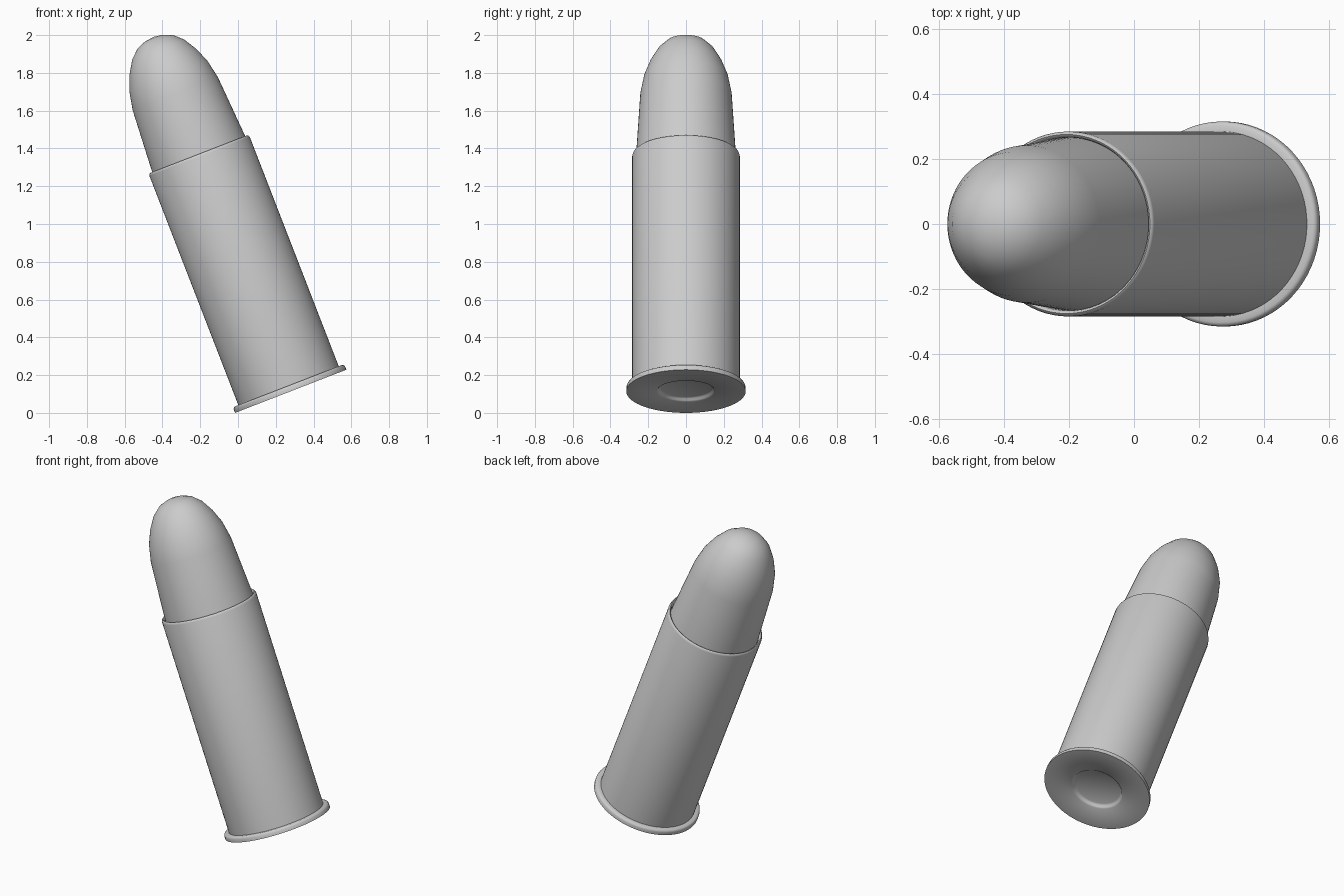
import bpy
import bmesh
import math
from mathutils import Matrix

cube = bpy.data.objects.get("Cube")
if cube:
    bpy.data.objects.remove(cube, do_unlink=True)

TILT = math.radians(21.2)
RIM_R = 0.316
BASE_X = 0.279
SEGMENTS = 72

metal = bpy.data.materials.new("grey metal")
metal.use_nodes = True
GREY = (0.6, 0.6, 0.6, 1)
metal.diffuse_color = GREY
metal.node_tree.nodes["Principled BSDF"].inputs["Base Color"].default_value = GREY


def lathe(name, profile):
    """Spin a (radius, height) profile round the tilted axis."""
    bm = bmesh.new()
    verts = [bm.verts.new((r, 0, h)) for r, h in profile]
    edges = [bm.edges.new(pair) for pair in zip(verts, verts[1:])]
    bmesh.ops.spin(bm, geom=verts + edges, cent=(0, 0, 0), axis=(0, 0, 1),
                   angle=math.tau, steps=SEGMENTS)
    bmesh.ops.remove_doubles(bm, verts=bm.verts, dist=0.0005)
    bmesh.ops.recalc_face_normals(bm, faces=bm.faces)
    mesh = bpy.data.meshes.new(name)
    bm.to_mesh(mesh)
    bm.free()
    mesh.materials.append(metal)
    obj = bpy.data.objects.new(name, mesh)
    bpy.context.collection.objects.link(obj)
    obj.matrix_world = (Matrix.Translation((BASE_X, 0, RIM_R * math.sin(TILT)))
                        @ Matrix.Rotation(-TILT, 4, 'Y'))
    bpy.ops.object.select_all(action='DESELECT')
    obj.select_set(True)
    bpy.context.view_layer.objects.active = obj
    bpy.ops.object.shade_smooth_by_angle(angle=math.radians(40))
    return obj


# Case: primer pocket, flat base, rounded rim, straight wall and rolled mouth
lathe("case", [
    (0, 0.02), (0.132, 0.02), (0.142, 0.015), (0.147, 0.006), (0.155, 0),
    (RIM_R, 0), (RIM_R, 0.02), (0.312, 0.028), (0.304, 0.032), (0.285, 0.032),
    (0.285, 1.333), (0.282, 1.342), (0.276, 1.347), (0.27, 1.343),
    (0.267, 1.333), (0.266, 1.3),
])

# Bullet: tapered shank and rounded nose
lathe("bullet", [
    (0, 1.3), (0.267, 1.3), (0.242, 1.69), (0.222, 1.79), (0.19, 1.87),
    (0.148, 1.94), (0.1, 1.985), (0.05, 2.005), (0, 2.012),
])
